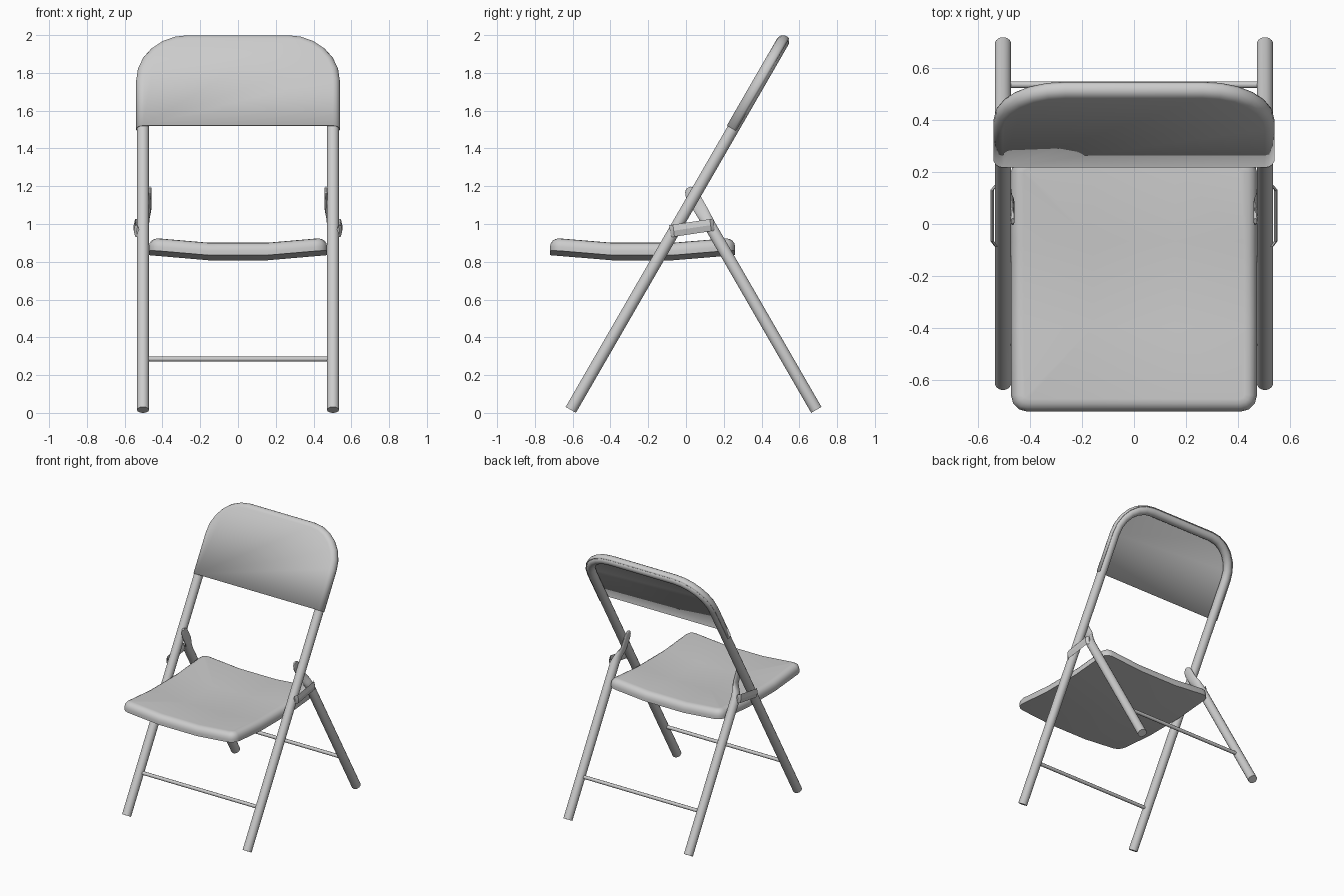
import bpy, bmesh, math
from mathutils import Vector

cube = bpy.data.objects.get("Cube")
if cube:
    bpy.data.objects.remove(cube)

grey = bpy.data.materials.new("light grey")
grey.use_nodes = True
grey.diffuse_color = (0.6, 0.6, 0.6, 1)
grey.node_tree.nodes["Principled BSDF"].inputs["Base Color"].default_value = (0.6, 0.6, 0.6, 1)

X = Vector((1, 0, 0))
RAKE = math.radians(30)
UP = Vector((0, math.sin(RAKE), math.cos(RAKE)))      # along the front frame
BACK = Vector((0, math.cos(RAKE), -math.sin(RAKE)))   # out of the frame plane
FOOT = Vector((0, -0.61, 0.016))
LEG_X, TUBE = 0.503, 0.032
TOP = 2.248                                           # frame length to the arch
CORNER = 0.238


def finish(name, bm, angle=40):
    bmesh.ops.recalc_face_normals(bm, faces=bm.faces)
    mesh = bpy.data.meshes.new(name)
    bm.to_mesh(mesh)
    bm.free()
    mesh.materials.append(grey)
    obj = bpy.data.objects.new(name, mesh)
    bpy.context.collection.objects.link(obj)
    bpy.ops.object.select_all(action='DESELECT')
    obj.select_set(True)
    bpy.context.view_layer.objects.active = obj
    bpy.ops.object.shade_smooth_by_angle(angle=math.radians(angle))
    return obj


def bridge(bm, rings, closed=True):
    for a, b in zip(rings, rings[1:]):
        n = len(a)
        for i in range(n if closed else n - 1):
            j = (i + 1) % n
            bm.faces.new((a[i], a[j], b[j], b[i]))


def loft(name, sections, sides=16, angle=40):
    """Each section: centre, first axis, second axis (axes carry the radii)."""
    bm = bmesh.new()
    rings = []
    for c, u, v in sections:
        angles = [math.tau * (i + 0.5) / sides for i in range(sides)]
        rings.append([bm.verts.new(c + u * math.cos(t) + v * math.sin(t)) for t in angles])
    bridge(bm, rings)
    bm.faces.new(rings[0])
    bm.faces.new(rings[-1])
    return finish(name, bm, angle)


def arch(inset, start, steps):
    """Upside-down U in the frame plane, as (x, distance along the frame)."""
    r, cx, cu = CORNER - inset, LEG_X - CORNER, TOP - CORNER
    pts = [(LEG_X - inset, start)]
    for i in range(steps + 1):
        t = math.pi / 2 * i / steps
        pts.append((cx + r * math.cos(t), cu + r * math.sin(t)))
    return pts + [(-x, u) for x, u in reversed(pts)]


# Front frame: one bent tube forming both legs and the top arch
path = [FOOT + X * x + UP * u for x, u in arch(0, 0, 6)]
sections = []
for i, p in enumerate(path):
    tangent = (path[min(i + 1, len(path) - 1)] - path[max(i - 1, 0)]).normalized()
    sections.append((p, BACK * TUBE, tangent.cross(BACK) * TUBE))
loft("front_frame", sections)

# Backrest: flat sheet whose edge rolls around the tube
bm = bmesh.new()
wrap = 0.037
rings = []
for deg in (90, 65, 40, 15, -10, -30):
    t = math.radians(deg)
    outline = arch(-wrap * math.cos(t), 1.717, 6)
    rings.append([bm.verts.new(FOOT + X * x + UP * u - BACK * wrap * math.sin(t))
                  for x, u in outline])
bridge(bm, rings, closed=False)
bm.faces.new(rings[0])
backrest = finish("backrest", bm, 50)
sheet = backrest.modifiers.new("sheet", 'SOLIDIFY')
sheet.thickness = 0.004
sheet.offset = -1

# Seat: dished slab with rounded upper rim
HALF_X, HALF_Y, MID_Y, THICK = 0.472, 0.49, -0.23, 0.07
bm = bmesh.new()
bmesh.ops.create_grid(bm, x_segments=3, y_segments=3, size=1)
for v in bm.verts:
    v.co = (v.co.x * HALF_X, v.co.y * HALF_Y, 0)
ext = bmesh.ops.extrude_face_region(bm, geom=list(bm.faces))
for v in ext["geom"]:
    if isinstance(v, bmesh.types.BMVert):
        v.co.z = THICK
bmesh.ops.recalc_face_normals(bm, faces=bm.faces)
corners = [e for e in bm.edges if abs(e.verts[0].co.z - e.verts[1].co.z) > 0.01
           and abs(e.verts[0].co.x) > HALF_X - 0.01 and abs(e.verts[0].co.y) > HALF_Y - 0.01]
bmesh.ops.bevel(bm, geom=corners, offset=0.06, segments=3, profile=0.5, affect='EDGES')
rim = [e for e in bm.edges if all(v.co.z > THICK - 0.001 for v in e.verts)
       and any(abs(f.normal.z) < 0.5 for f in e.link_faces)]
bmesh.ops.bevel(bm, geom=rim, offset=0.048, segments=4, profile=0.5, affect='EDGES')


def rise(t):
    return 0.027 * max(0, abs(t) - 1 / 3) * 1.5


for v in bm.verts:
    v.co.z += 0.808 + rise(v.co.x / HALF_X) + rise(v.co.y / HALF_Y)
    v.co.y += MID_Y
finish("seat", bm, 50)

# Rear legs, flattened at the top against the inside of the frame; side straps
LEAN = Vector((0, -math.sin(RAKE), math.cos(RAKE)))
ACROSS = Vector((0, math.cos(RAKE), math.sin(RAKE)))
REAR_FOOT = Vector((0, 0.69, 0.016))
for side, s in (("left", 1), ("right", -1)):
    # distance up the leg, x, half thickness, half width
    stations = [(0, LEG_X, TUBE, TUBE), (1.12, LEG_X, TUBE, TUBE),
                (1.17, 0.492, 0.024, 0.034), (1.225, 0.469, 0.01, 0.036),
                (1.32, 0.466, 0.008, 0.036), (1.345, 0.466, 0.008, 0.026),
                (1.358, 0.466, 0.007, 0.012)]
    loft(side + "_rear_leg", [(REAR_FOOT + LEAN * d + X * s * x, X * a, ACROSS * b)
                              for d, x, a, b in stations])
    strap = []
    for y, x in ((-0.085, 0.53), (-0.065, 0.545), (0.13, 0.545), (0.148, 0.53)):
        centre = Vector((s * x, y, 0.97 + 0.15 * (y + 0.03)))
        strap.append((centre, X * 0.005, Vector((0, -0.004, 0.032))))
    bm_strap = loft(side + "_strap", [(c, (u + v) * 0.7, (v - u) * 0.7)
                                      for c, u, v in
                                      [(c, u * 1.4, v) for c, u, v in strap]], 4, 20)

# Cross rungs between each pair of legs
for name, y in (("front_rung", -0.455), ("rear_rung", 0.535)):
    loft(name, [(Vector((x, y, 0.285)), Vector((0, 0.013, 0)), Vector((0, 0, 0.013)))
                for x in (-0.485, 0.485)], 10)
